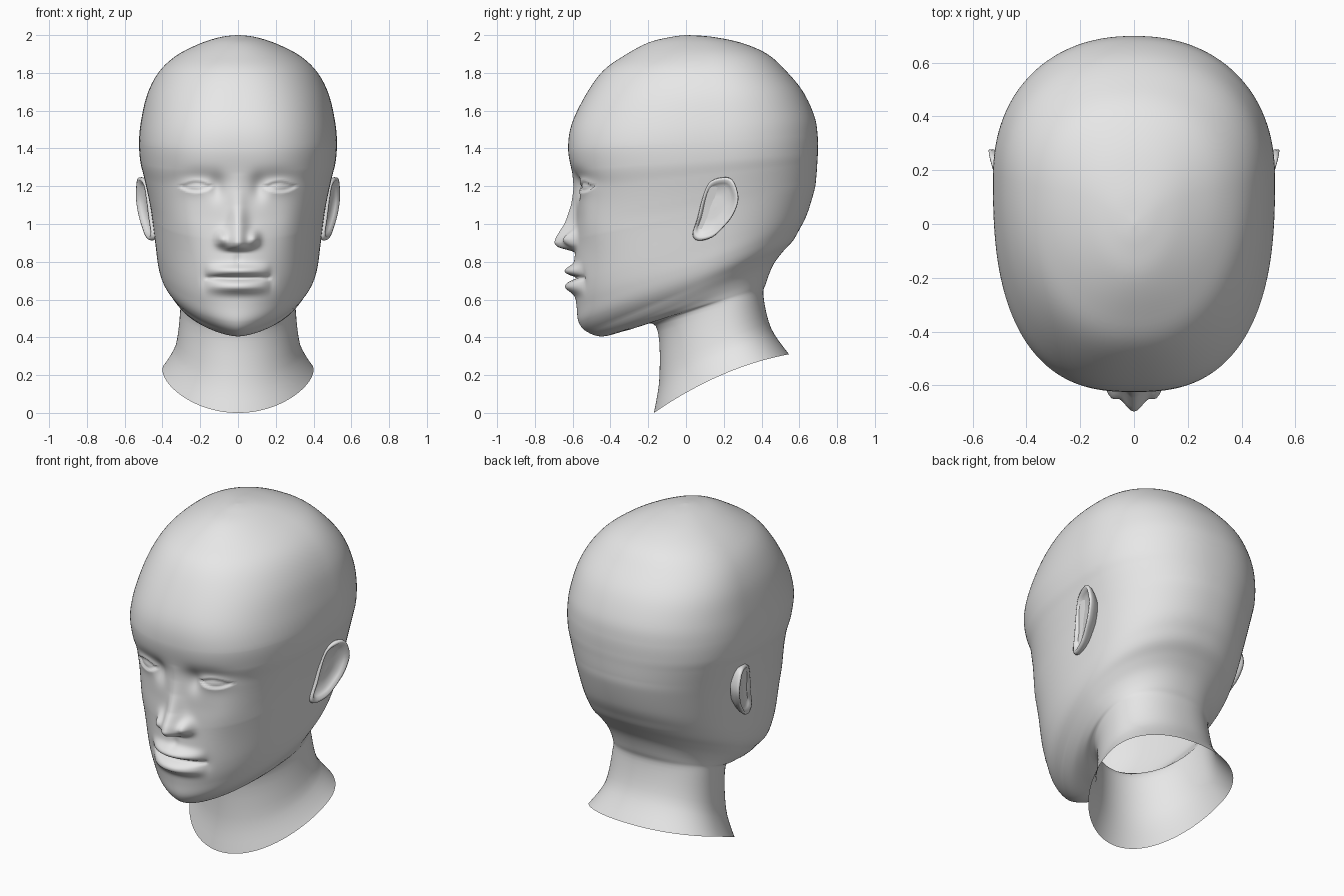
import bpy, bmesh, math

cube = bpy.data.objects.get("Cube")
if cube:
    bpy.data.objects.remove(cube, do_unlink=True)

# One plain grey material
grey = bpy.data.materials.new("plain grey")
grey.use_nodes = True
COLOUR = (0.8, 0.8, 0.8, 1)
grey.diffuse_color = COLOUR
grey.node_tree.nodes["Principled BSDF"].inputs["Base Color"].default_value = COLOUR


def catmull(a, b, c, d, t):
    return [0.5 * (2 * q + (r - p) * t + (2 * p - 5 * q + 4 * r - s) * t * t
                   + (3 * q - p - 3 * r + s) * t ** 3) for p, q, r, s in zip(a, b, c, d)]


def gauss(v, centre, spread):
    return math.exp(-((v - centre) / spread) ** 2)


def lerp_table(table, v):
    if v <= table[0][0]:
        return table[0][1]
    for (a, p), (b, q) in zip(table, table[1:]):
        if v <= b:
            return p + (q - p) * (v - a) / (b - a)
    return table[-1][1]


def loft(bm, rings):
    """Bridge closed rings of equal length with quads and cap the last."""
    rows = [[bm.verts.new(p) for p in ring] for ring in rings]
    n = len(rows[0])
    for lo, hi in zip(rows, rows[1:]):
        for i in range(n):
            j = (i + 1) % n
            bm.faces.new((lo[i], lo[j], hi[j], hi[i]))
    bm.faces.new(rows[-1])


def finish(bm, name):
    bmesh.ops.recalc_face_normals(bm, faces=bm.faces[:])
    for f in bm.faces:
        f.smooth = True
    mesh = bpy.data.meshes.new(name)
    bm.to_mesh(mesh)
    bm.free()
    mesh.materials.append(grey)
    obj = bpy.data.objects.new(name, mesh)
    bpy.context.collection.objects.link(obj)
    return obj


# How far the middle of the nose stands out, and its width, at each height
NOSE = [(0.85, 0), (0.862, 0.035), (0.876, 0.09), (0.90, 0.112), (0.93, 0.103),
        (1.0, 0.062), (1.10, 0.028), (1.18, 0.012), (1.27, 0)]
NOSE_WIDTH = [(0.92, 0.062), (1.02, 0.048), (1.2, 0.042)]


def face_relief(x, z):
    """Forward displacement that shapes nose, mouth, eyes and cheeks."""
    x = abs(x)
    # nose ridge and wings
    wing = 0.05 * gauss(x, 0.085, 0.03) * gauss(z, 0.92, 0.04)
    wing *= max(0.0, min(1.0, (z - 0.86) / 0.03))
    d = lerp_table(NOSE, z) * gauss(x, 0, lerp_table(NOSE_WIDTH, z)) + wing
    # lips, mouth line and groove above the lip
    side = max(0.0, 1 - (x / 0.175) ** 2)
    d += side * (0.05 * gauss(z, 0.752, 0.03) + 0.052 * gauss(z, 0.668, 0.034))
    d -= 0.032 * side ** 0.5 * gauss(z, 0.715, 0.012)
    d += 0.008 * gauss(x, 0, 0.17) * gauss(z, 0.74, 0.12)
    d -= 0.007 * gauss(x, 0, 0.02) * gauss(z, 0.81, 0.03)
    d -= 0.008 * gauss(x, 0.17, 0.025) * gauss(z, 0.71, 0.04)
    # eye sockets and inner corners
    d -= 0.026 * gauss(x, 0.2, 0.12) * gauss(z, 1.235, 0.05)
    d -= 0.026 * gauss(x, 0.11, 0.04) * gauss(z, 1.19, 0.06)
    # lids around an almond-shaped opening
    d += 0.022 * gauss(x, 0.22, 0.075) * gauss(z, 1.205, 0.042)
    half = 0.031 * (1 - ((x - 0.222) / 0.083) ** 2)
    if half > 0:
        inside = 1 - abs(z - 1.197) / half
        d -= 0.014 * max(0.0, min(1.0, inside / 0.3))
    # cheekbones
    d += 0.014 * gauss(x, 0.29, 0.09) * gauss(z, 1.0, 0.13)
    return d


# Head and neck sections, each tilted from a front point to a back point:
# front y, front z, back y, back z, half width
SECTIONS = [
    (-.17, 0, .545, .31, .40), (-.14, .20, .45, .45, .33), (-.16, .46, .41, .62, .305),
    (-.30, .44, .425, .69, .315), (-.44, .405, .46, .78, .345), (-.525, .43, .51, .85, .38),
    (-.568, .48, .565, .91, .408), (-.578, .56, .60, .97, .425), (-.585, .68, .64, 1.05, .437),
    (-.585, .92, .68, 1.18, .46), (-.58, 1.05, .69, 1.25, .478), (-.585, 1.18, .695, 1.32, .50),
    (-.605, 1.28, .698, 1.38, .518), (-.624, 1.40, .697, 1.47, .524), (-.605, 1.53, .68, 1.57, .512),
    (-.53, 1.685, .62, 1.70, .478), (-.44, 1.81, .53, 1.81, .415), (-.33, 1.89, .43, 1.90, .32),
    (-.20, 1.96, .29, 1.96, .19), (-.08, 1.99, .13, 1.992, .085), (-.004, 2, .006, 2, .004)]
# Squareness of the front half by section number
SQUARENESS = [(2, 2), (4, 1.6), (5, 1.62), (7, 2), (9, 2.4), (12, 2.6), (13, 2.6), (16, 2.2), (18, 2)]
SEGMENTS = 160


def head_ring(key, position):
    yf, zf, yb, zb, w = key
    yc = yf + 0.6 * (yb - yf)
    bow = 0.045 * max(0.0, 1 - position)    # arched lower edge of the neck
    ring = []
    for i in range(SEGMENTS):
        a = 2 * math.pi * i / SEGMENTS
        a -= 0.5 * math.sin(a)              # denser points on the face
        s, c = math.sin(a), math.cos(a)
        n = lerp_table(SQUARENESS, position) if c > 0 else 2.2
        r = (abs(s) ** n + abs(c) ** n) ** (-1 / n)
        x = w * r * s
        y = yc - r * c * ((yc - yf) if c > 0 else (yb - yc))
        u = (y - yf) / (yb - yf)
        z = zf + u * (zb - zf) + bow * (1 - (2 * u - 1) ** 2)
        if y < -0.2 and 0.5 < z < 1.45:
            y -= face_relief(x, z) * min(1.0, (-0.2 - y) / 0.1)
        ring.append((x, y, z))
    return ring


rings = []
last = len(SECTIONS) - 1
for k in range(last):
    keys = [SECTIONS[max(0, min(last, k + o))] for o in (-1, 0, 1, 2)]
    rise = SECTIONS[k + 1][1] - SECTIONS[k][1]
    steps = math.ceil(rise / 0.0095) if 6 <= k <= 12 else 5   # finer over the face
    for j in range(steps):
        rings.append(head_ring(catmull(*keys, j / steps), k + j / steps))
rings.append(head_ring(SECTIONS[-1], last))

bm = bmesh.new()
loft(bm, rings)
finish(bm, "head_and_neck")

# Ears: one outline (y, z) lofted through a rolled rim into a hollow
OUTLINE = [(.12, 1.215), (.18, 1.245), (.245, 1.235), (.278, 1.14), (.25, 1.05),
           (.20, .985), (.14, .93), (.065, .912), (.035, .945), (.06, 1.03), (.085, 1.13)]
# scale of the outline and outward offset for each layer
LAYERS = [(.80, -.065), (.95, -.035), (1.0, -.014), (.98, 0), (.90, .002),
          (.80, -.014), (.68, -.026), (.35, -.03), (.03, -.028)]
outline = []
m = len(OUTLINE)
for k in range(m):
    pts = [OUTLINE[(k + o) % m] for o in (-1, 0, 1, 2)]
    outline += [catmull(*pts, j / 4) for j in range(4)]
CY, CZ = 0.155, 1.09


def ear_point(y, z, scale, offset):
    y, z = CY + (y - CY) * scale, CZ + (z - CZ) * scale
    u = (y - 0.03 - 0.2 * (z - 0.93)) / 0.18
    return (0.455 + 0.11 * (z - 0.93) + 0.055 * u + offset, y, z)


bm = bmesh.new()
loft(bm, [[ear_point(y, z, s, o) for y, z in outline] for s, o in LAYERS])
ears = finish(bm, "ears")
mirror = ears.modifiers.new("Mirror", 'MIRROR')
mirror.use_axis[0] = True
